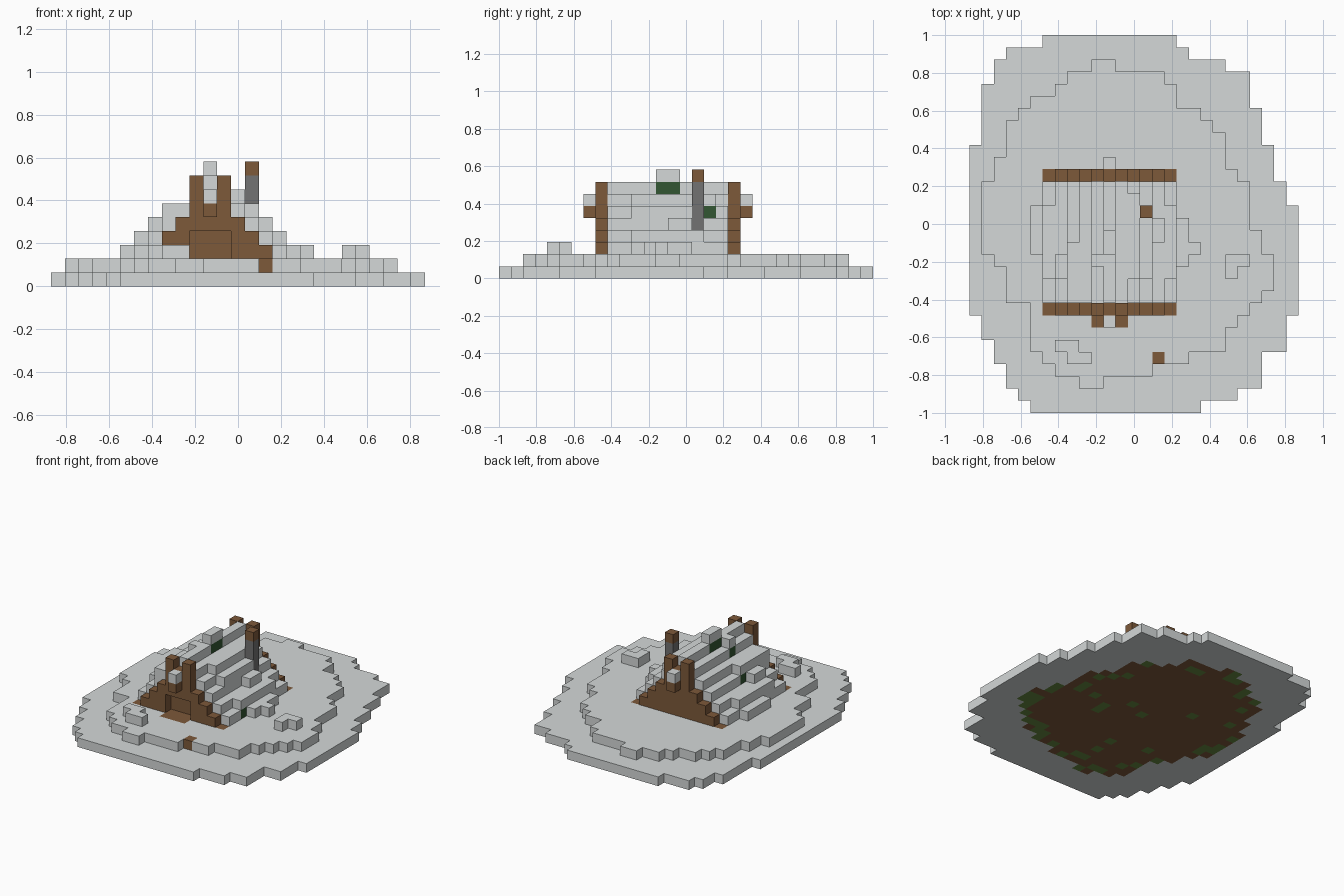
import bpy
import bmesh
import random
from mathutils import Vector

if "Cube" in bpy.data.objects:
    bpy.data.objects.remove(bpy.data.objects["Cube"], do_unlink=True)

random.seed(4)
NX, NY = 27, 31
V = 2 / NY            # edge of one block
MID = 11              # column under the roof ridge
BACK, FRONT = 11, 22  # rows of the two gables, counted from the back


def material(name, rgb):
    m = bpy.data.materials.new(name)
    m.use_nodes = True
    m.diffuse_color = (*rgb, 1)
    bsdf = m.node_tree.nodes["Principled BSDF"]
    bsdf.inputs["Base Color"].default_value = (*rgb, 1)
    bsdf.inputs["Roughness"].default_value = 0.9
    return m


MATS = {
    "snow": material("snow", (0.66, 0.69, 0.69)),
    "wood": material("brown_wood", (0.205, 0.1, 0.042)),
    "moss": material("dark_green_roof", (0.032, 0.093, 0.032)),
    "grass": material("grass_green", (0.13, 0.25, 0.05)),
    "stone": material("grey_stone", (0.168, 0.168, 0.168)),
}

grid = {}  # (column, row, layer) -> (part, colour)


def fill(part, colour, cols, rows, layers):
    for i in cols:
        for t in rows:
            for k in layers:
                grid[i, t, k] = (part, colour)


def outline(runs, first_row):
    """Expand runs of (row count, left, right) into cells."""
    cells, t = set(), first_row
    for count, left, right in runs:
        for row in range(t, t + count):
            cells |= {(i, row) for i in range(left, right)}
        t += count
    return cells


def inner(cells, d):
    """Cells at least d steps inside the outline."""
    return {(i, t) for i, t in cells
            if all((i + a, t + b) in cells for a, b in ((d, 0), (-d, 0), (0, d), (0, -d)))}


# Ground slab and the smaller raised mound on it
slab = outline([(1, 6, 17), (1, 3, 18), (1, 2, 21), (1, 2, 23), (2, 1, 23),
                (3, 1, 24), (3, 0, 25), (2, 0, 26), (9, 0, 27), (2, 1, 26),
                (1, 2, 26), (1, 2, 24), (2, 3, 24), (1, 4, 22), (1, 5, 19)], 0)
mound = outline([(1, 10, 12), (1, 8, 16), (1, 7, 17), (1, 5, 17), (1, 4, 19),
                 (1, 3, 20), (2, 3, 21), (1, 2, 21), (1, 2, 22), (4, 1, 23),
                 (2, 1, 24), (1, 2, 25), (2, 3, 25), (1, 3, 24), (1, 5, 23),
                 (1, 5, 22), (2, 5, 21), (1, 6, 18), (1, 7, 15), (1, 9, 11)], 2)
for i, t in slab:
    grid[i, t, 0] = ("snow_ground", "snow")
for i, t in mound:
    grid[i, t, 1] = ("snow_mound", "snow")

# Earth below the mound, with grass along its rim
earth = inner(mound, 1)
core = inner(earth, 2)
for i, t in sorted(earth):
    rim = 0.65 if i > 17 else 0.45 if t > 22 else 0.2
    grass = random.random() < (0.03 if (i, t) in core else rim)
    grid[i, t, 0] = ("earth", "grass" if grass else "wood")

# Snow lumps and a stump
fill("snow_lump_front", "snow", (7, 8), (25,), (2,))
fill("snow_lump_front", "snow", (8, 9), (26,), (2,))
fill("snow_lump_side", "snow", (21, 22), (18,), (2,))
fill("snow_lump_side", "snow", (21,), (19,), (2,))
fill("stump", "wood", (15,), (26,), (1,))

# Stepped roof under snow
for k in range(2, 8):
    half = 7 - k
    fill("snowy_roof", "snow", range(MID - half, MID + half + 1),
         range(BACK + 1, FRONT), (k,))

# Drifts on the roof steps: column, first row, last row, layer
for i, a, b, k in ((13, 13, 19, 6), (14, 15, 19, 5), (15, 15, 16, 4),
                   (16, 14, 19, 3), (17, 15, 18, 2), (18, 17, 17, 2), (8, 17, 21, 5),
                   (7, 18, 19, 4), (6, 14, 19, 3), (5, 14, 17, 2),
                   (10, 18, 18, 7), (11, 16, 17, 8)):
    fill("roof_drifts", "snow", (i,), range(a, b + 1), (k,))

# Bare patches of roof, sheltered by the drifts
for i, rows, k in ((11, (16, 17), 7), (13, (13,), 5), (10, (18,), 6),
                   (8, (17,), 4), (16, (19,), 2)):
    fill("bare_roof", "moss", (i,), rows, (k,))

# Gables with tall posts and a snow-capped ridge beam
for name, row, out in (("back", BACK, -1), ("front", FRONT, 1)):
    for k in range(1, 7):
        half = 6 - k
        fill(name + "_gable", "wood", range(MID - half, MID + half + 1), (row,), (k,))
    fill(name + "_posts", "wood", (MID - 1, MID + 1), (row,), (6, 7))
    fill(name + "_ridge_beam", "wood", (MID,), (row + out,), (5,))
    fill(name + "_ridge_snow", "snow", (MID,), (row + out,), (6,))

# Recessed door and its sill
DOOR = range(MID - 1, MID + 2)
fill("door", "wood", DOOR, (FRONT - 1,), (2, 3))
fill("door_sill", "wood", DOOR, (FRONT + 1,), (1,))
for i in DOOR:
    for k in (2, 3):
        del grid[i, FRONT, k]

# Chimney
fill("chimney", "stone", (14,), (14,), range(4, 8))
fill("chimney_cap", "wood", (14,), (14,), (8,))

SIDES = [Vector(s) for s in ((1, 0, 0), (-1, 0, 0), (0, 1, 0), (0, -1, 0), (0, 0, 1), (0, 0, -1))]


def build(part):
    """Make one object from the exposed block faces of a part."""
    cells = {c: v[1] for c, v in grid.items() if v[0] == part}
    colours = sorted(set(cells.values()))
    bm = bmesh.new()
    for (i, t, k), colour in cells.items():
        centre = Vector((i + 0.5 - NX / 2, NY / 2 - t - 0.5, k + 0.5))
        for n in SIDES:
            if (i + int(n.x), t - int(n.y), k + int(n.z)) in grid:
                continue
            u = Vector((n.y, n.z, n.x))
            w = n.cross(u)
            corners = [centre + (n + a * u + b * w) / 2
                       for a, b in ((-1, -1), (1, -1), (1, 1), (-1, 1))]
            face = bm.faces.new([bm.verts.new(c * V) for c in corners])
            face.material_index = colours.index(colour)
    bmesh.ops.remove_doubles(bm, verts=bm.verts[:], dist=V / 100)
    mesh = bpy.data.meshes.new(part)
    bm.to_mesh(mesh)
    bm.free()
    for colour in colours:
        mesh.materials.append(MATS[colour])
    bpy.context.collection.objects.link(bpy.data.objects.new(part, mesh))


for part in sorted({v[0] for v in grid.values()}):
    build(part)
